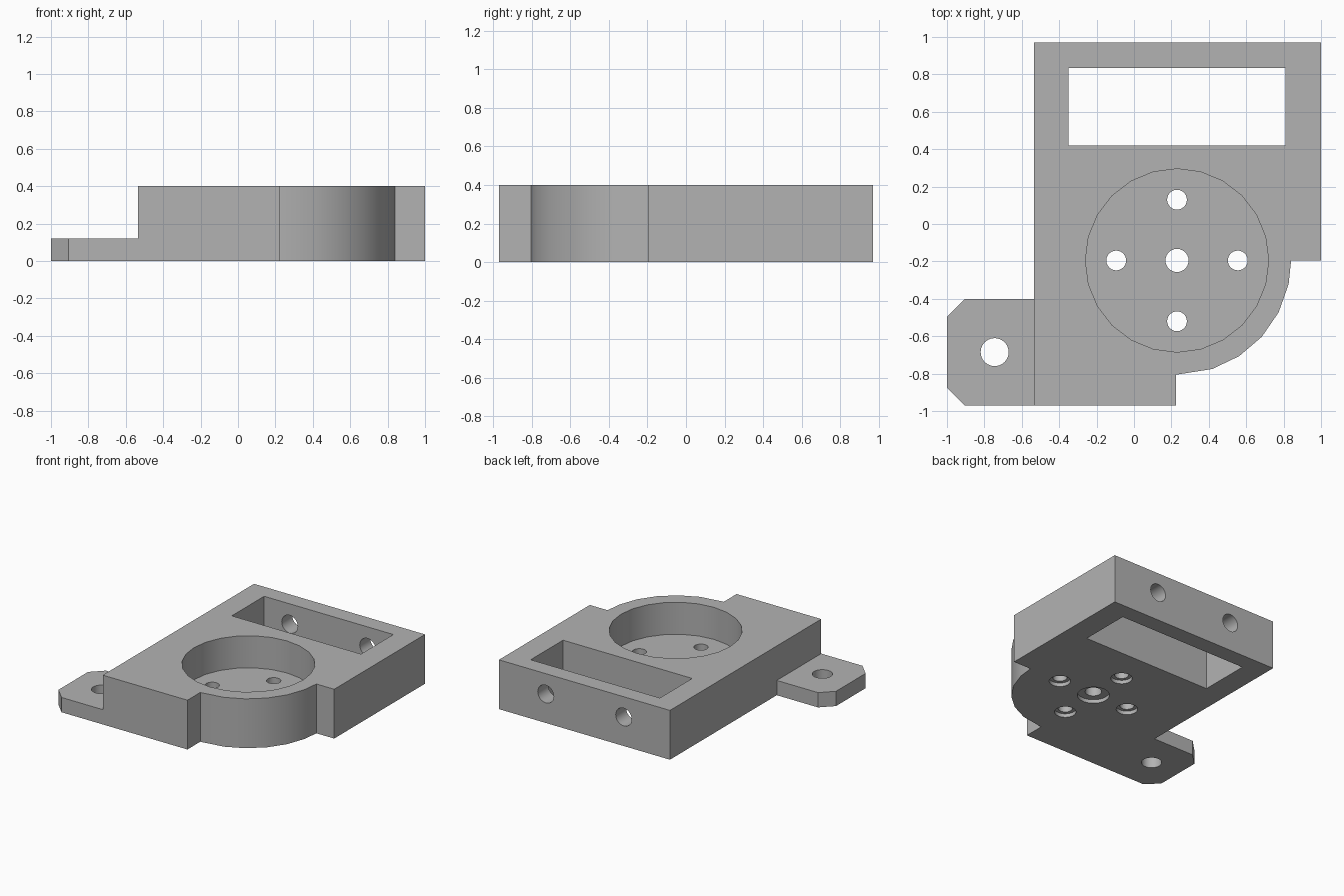
import bpy, bmesh
from math import cos, sin, radians, pi
from mathutils import Matrix

cube = bpy.data.objects.get("Cube")
if cube:
    bpy.data.objects.remove(cube, do_unlink=True)

grey = bpy.data.materials.new("mid grey")
grey.use_nodes = True
GREY = (0.45, 0.45, 0.45, 1)
grey.diffuse_color = GREY
grey.node_tree.nodes["Principled BSDF"].inputs["Base Color"].default_value = GREY

HEIGHT = 0.4
TAB_HEIGHT = 0.12
FLOOR = 0.14
CX, CY = 0.23, -0.195          # centre of the round pocket
EDGE, RIGHT, BACK = -0.535, 1.0, 0.97


def add_object(name, bm):
    bmesh.ops.recalc_face_normals(bm, faces=bm.faces)
    mesh = bpy.data.meshes.new(name)
    bm.to_mesh(mesh)
    bm.free()
    mesh.materials.append(grey)
    obj = bpy.data.objects.new(name, mesh)
    bpy.context.collection.objects.link(obj)
    return obj


def prism(name, outline, z0, z1):
    """Extrude a flat outline from z0 to z1."""
    bm = bmesh.new()
    face = bm.faces.new([bm.verts.new((x, y, z0)) for x, y in outline])
    top = bmesh.ops.extrude_face_region(bm, geom=[face])["geom"]
    verts = [v for v in top if isinstance(v, bmesh.types.BMVert)]
    bmesh.ops.translate(bm, verts=verts, vec=(0, 0, z1 - z0))
    return add_object(name, bm)


def round_cutter(x, y, r, z0, z1, sides=24):
    ring = [(x + r * cos(2 * pi * i / sides), y + r * sin(2 * pi * i / sides))
            for i in range(sides)]
    return prism("round_cutter", ring, z0, z1)


def cut(obj, cutters):
    """Subtract each cutter, bake the result and discard the cutter."""
    bpy.context.view_layer.objects.active = obj
    for cutter in cutters:
        cutter.hide_render = True
        mod = obj.modifiers.new("cut", 'BOOLEAN')
        mod.operation = 'DIFFERENCE'
        mod.solver = 'EXACT'
        mod.object = cutter
        bpy.ops.object.modifier_apply(modifier=mod.name)
        bpy.data.objects.remove(cutter, do_unlink=True)


# Main block: rectangle with a rounded corner bulging around the pocket
R = 0.61
arc = [(CX + R * cos(radians(a)), CY + R * sin(radians(a)))
       for a in (-90, -72, -57, -42, -27, -12, 0)]
outline = [(EDGE, -BACK), (CX - 0.005, -BACK), (CX - 0.005, CY - R)] + arc
outline += [(RIGHT, CY), (RIGHT, BACK), (EDGE, BACK)]
block = prism("mount_block", outline, 0, HEIGHT)

# Round pocket and rectangular window
cutters = [round_cutter(CX, CY, 0.49, FLOOR, 0.6)]
cutters.append(prism("window_cutter",
                     [(-0.35, 0.42), (0.81, 0.42), (0.81, 0.835), (-0.35, 0.835)],
                     -0.1, 0.6))

# Screw holes through the pocket floor, counterbored from below
holes = [(0, 0, 0.062, 0.12)]
for k in range(4):
    a = k * pi / 2
    holes.append((0.325 * cos(a), 0.325 * sin(a), 0.053, 0.08))
for dx, dy, r, bore in holes:
    cutters.append(round_cutter(CX + dx, CY + dy, r, -0.1, 0.25))
    cutters.append(round_cutter(CX + dx, CY + dy, bore, -0.1, 0.03))

# Two cross holes through the back wall
for side in (-1, 1):
    cutter = round_cutter(0, 0, 0.072, -0.25, 0.25)
    cutter.data.transform(Matrix.Translation((CX + side * 0.35, 0.95, 0.235))
                          @ Matrix.Rotation(pi / 2, 4, 'X'))
    cutters.append(cutter)
cut(block, cutters)

# Thin side tab with chamfered outer corners and one bolt hole
C = 0.095
tab = prism("side_tab", [(EDGE, -BACK), (EDGE, -0.4), (-1 + C, -0.4), (-1, -0.4 - C),
                         (-1, -BACK + C), (-1 + C, -BACK)], 0, TAB_HEIGHT)
cut(tab, [round_cutter(-0.745, -0.685, 0.075, -0.1, 0.3)])

# Smooth the round walls, keep the edges sharp
for obj in (block, tab):
    bpy.ops.object.select_all(action='DESELECT')
    obj.select_set(True)
    bpy.context.view_layer.objects.active = obj
    bpy.ops.object.shade_smooth_by_angle(angle=radians(30))
